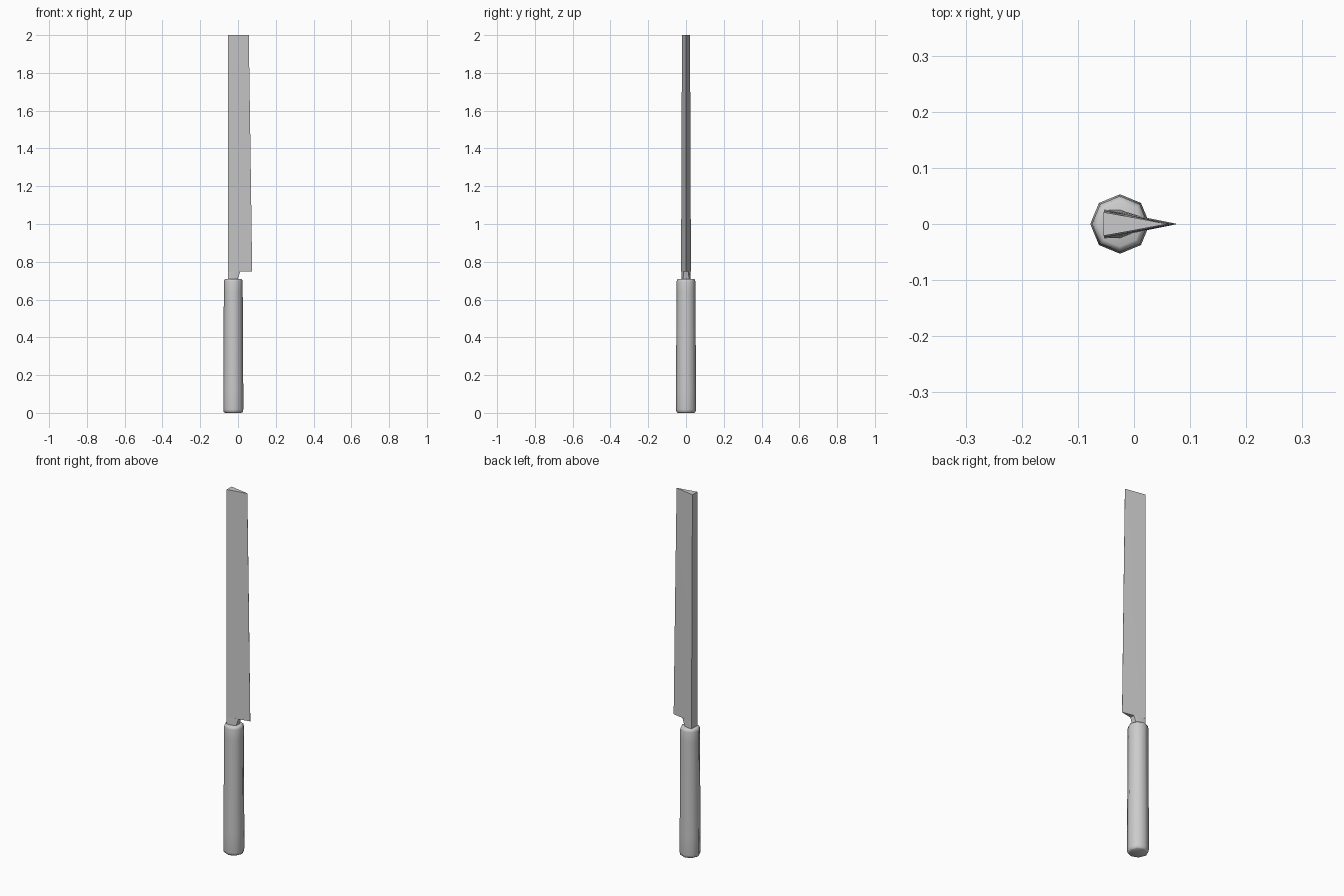
import bpy, bmesh, math

if "Cube" in bpy.data.objects:
    bpy.data.objects.remove(bpy.data.objects["Cube"])


def loft(name, rings, angle):
    """Skin a list of equal-length vertex rings and cap both ends."""
    bm = bmesh.new()
    loops = [[bm.verts.new(p) for p in ring] for ring in rings]
    n = len(loops[0])
    for a, b in zip(loops, loops[1:]):
        for i in range(n):
            j = (i + 1) % n
            bm.faces.new((a[i], a[j], b[j], b[i]))
    bm.faces.new(loops[0][::-1])
    bm.faces.new(loops[-1])
    bmesh.ops.recalc_face_normals(bm, faces=bm.faces)
    mesh = bpy.data.meshes.new(name)
    bm.to_mesh(mesh)
    bm.free()
    obj = bpy.data.objects.new(name, mesh)
    bpy.context.collection.objects.link(obj)
    bpy.ops.object.select_all(action='DESELECT')
    bpy.context.view_layer.objects.active = obj
    obj.select_set(True)
    bpy.ops.object.shade_smooth_by_angle(angle=math.radians(angle))
    return obj


def octagon(r, z):
    return [(-0.025 + r * math.cos(i * math.pi / 4), r * math.sin(i * math.pi / 4), z)
            for i in range(8)]


def section(z, spine, half, mid, mid_half, edge, edge_half):
    """Blade cross-section: flat spine, mid line, cutting edge."""
    side = [(spine, half), (mid, mid_half), (edge, edge_half)]
    return [(x, y, z) for x, y in side] + [(x, -y, z) for x, y in reversed(side)]


# Eight-sided handle with softened ends, slightly tapered upwards
loft("handle", [octagon(r, z) for r, z in
                ((0.043, 0.0), (0.051, 0.005), (0.053, 0.018), (0.053, 0.12),
                 (0.050, 0.64), (0.050, 0.695), (0.047, 0.706), (0.040, 0.71))], 60)

# Tang joining handle and blade
loft("tang", [section(0.69, -0.052, 0.025, -0.025, 0.025, -0.002, 0.015),
              section(0.712, -0.052, 0.025, -0.025, 0.025, 0.0, 0.015),
              section(0.75, -0.052, 0.025, -0.02, 0.02, 0.012, 0.0135)], 40)

# Wedge-shaped blade, narrowing to a square-cut tip
loft("blade", [section(0.748, -0.052, 0.026, -0.012, 0.018, 0.075, 0.0005),
               section(1.4, -0.053, 0.024, -0.012, 0.0165, 0.066, 0.0005),
               section(2.0, -0.054, 0.021, -0.012, 0.0135, 0.057, 0.0005)], 40)
